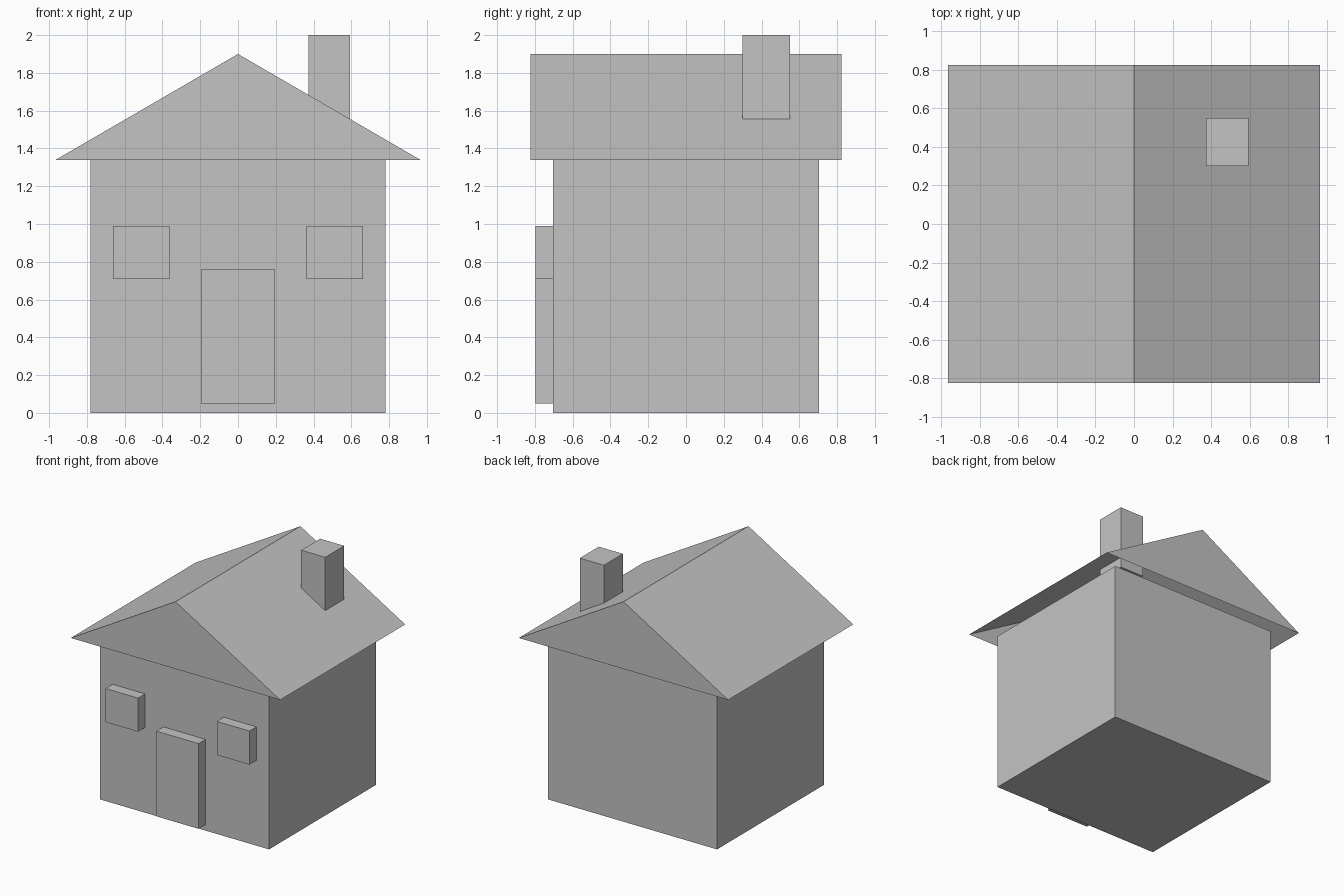
import bpy
import bmesh

cube = bpy.data.objects.get("Cube")
if cube:
    bpy.data.objects.remove(cube, do_unlink=True)

GREY = (0.55, 0.55, 0.55, 1.0)
grey = bpy.data.materials.new("plain grey")
grey.use_nodes = True
grey.diffuse_color = GREY
bsdf = next(n for n in grey.node_tree.nodes if n.type == "BSDF_PRINCIPLED")
bsdf.inputs["Base Color"].default_value = GREY


def add_object(name, bm):
    """Turn a bmesh into a grey, flat-shaded object."""
    mesh = bpy.data.meshes.new(name)
    bm.to_mesh(mesh)
    bm.free()
    mesh.materials.append(grey)
    obj = bpy.data.objects.new(name, mesh)
    bpy.context.scene.collection.objects.link(obj)
    return obj


def box(name, low, high):
    """Box between two opposite corners."""
    bm = bmesh.new()
    bmesh.ops.create_cube(bm, size=1)
    for v in bm.verts:
        v.co = [a if c < 0 else b for c, a, b in zip(v.co, low, high)]
    return add_object(name, bm)


# Body
WALL_X, WALL_Y, WALL_TOP = 0.78, 0.705, 1.34
box("walls", (-WALL_X, -WALL_Y, 0), (WALL_X, WALL_Y, WALL_TOP))

# Door and the pair of windows, standing proud of the front wall
FRONT = -0.797
box("door", (-0.195, FRONT, 0.05), (0.195, -WALL_Y, 0.76))
for name, x in (("left_window", 0.513), ("right_window", -0.513)):
    box(name, (x - 0.15, FRONT, 0.71), (x + 0.15, -WALL_Y, 0.99))

# Gabled roof: a thin shell, open underneath
EAVE_X, EAVE_Y, RIDGE = 0.965, 0.823, 1.9
bm = bmesh.new()
front, back = [
    [bm.verts.new(p) for p in
     ((-EAVE_X, y, WALL_TOP), (EAVE_X, y, WALL_TOP), (0, y, RIDGE))]
    for y in (-EAVE_Y, EAVE_Y)
]
bm.faces.new(front)
bm.faces.new(reversed(back))
for i, j in ((1, 2), (2, 0)):
    bm.faces.new((front[i], back[i], back[j], front[j]))
add_object("roof", bm)

# Chimney, passing through the roof slope
box("chimney", (0.372, 0.3, 1.47), (0.594, 0.55, 2.0))
